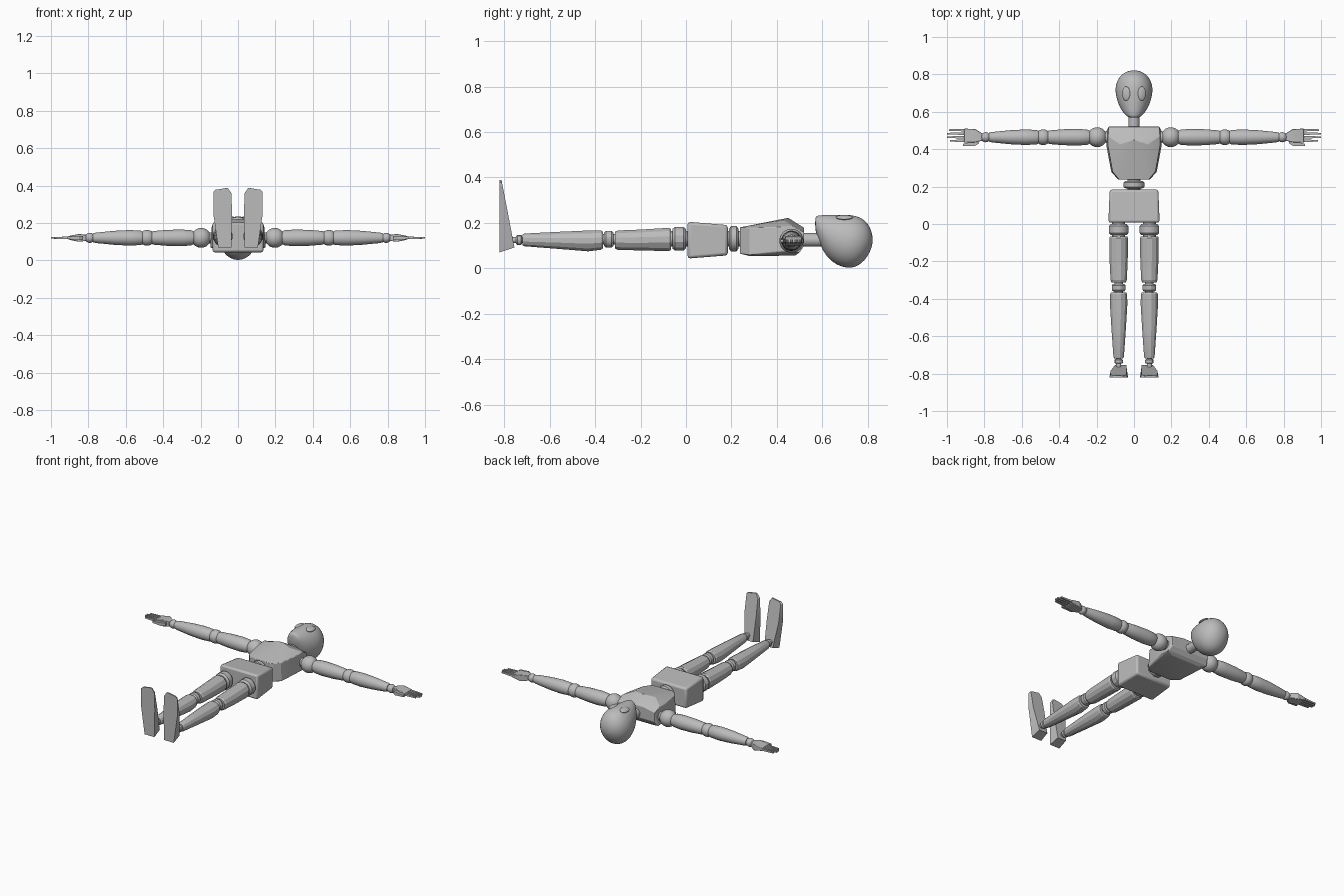
import bpy, bmesh, math
from mathutils import Vector

cube = bpy.data.objects.get("Cube")
if cube:
    bpy.data.objects.remove(cube)

grey = bpy.data.materials.new("mannequin grey")
grey.use_nodes = True
grey.diffuse_color = (0.5, 0.5, 0.5, 1)
grey.node_tree.nodes["Principled BSDF"].inputs["Base Color"].default_value = (0.5, 0.5, 0.5, 1)


def finish(name, bm, angle=30, bevel=0, subsurf=0):
    bmesh.ops.recalc_face_normals(bm, faces=bm.faces)
    mesh = bpy.data.meshes.new(name)
    bm.to_mesh(mesh)
    bm.free()
    ob = bpy.data.objects.new(name, mesh)
    bpy.context.collection.objects.link(ob)
    mesh.materials.append(grey)
    if bevel:
        mod = ob.modifiers.new("soft edges", 'BEVEL')
        mod.width, mod.segments = bevel, 2
    if subsurf:
        mod = ob.modifiers.new("smooth", 'SUBSURF')
        mod.levels = mod.render_levels = subsurf
    bpy.ops.object.select_all(action='DESELECT')
    ob.select_set(True)
    bpy.context.view_layer.objects.active = ob
    if angle:
        bpy.ops.object.shade_smooth_by_angle(angle=math.radians(angle))
    return ob


def loft(name, axis, centre, sections, sides=12, **kw):
    """Rings along x or y; each section is (position, half width, low z, high z)."""
    bm = bmesh.new()
    rings = []
    for pos, half, low, high in sections:
        ring = []
        for i in range(sides):
            a = 2 * math.pi * (i + 0.5) / sides
            across = centre + half * math.cos(a)
            z = (low + high) / 2 + (high - low) / 2 * math.sin(a)
            ring.append(bm.verts.new((across, pos, z) if axis == 'y' else (pos, across, z)))
        rings.append(ring)
    for a, b in zip(rings, rings[1:]):
        for i in range(sides):
            j = (i + 1) % sides
            bm.faces.new((a[i], a[j], b[j], b[i]))
    bm.faces.new(rings[0])
    bm.faces.new(rings[-1])
    return finish(name, bm, **kw)


def hull(name, points, mirror=False, **kw):
    bm = bmesh.new()
    pts = list(points)
    if mirror:
        pts += [(-x, y, z) for x, y, z in points if x]
    for p in pts:
        bm.verts.new(p)
    bmesh.ops.convex_hull(bm, input=bm.verts)
    bmesh.ops.dissolve_limit(bm, angle_limit=0.03, verts=bm.verts, edges=bm.edges)
    return finish(name, bm, **kw)


def ball(name, place, size, tilt=0):
    bm = bmesh.new()
    bmesh.ops.create_uvsphere(bm, u_segments=24, v_segments=14, radius=1)
    bmesh.ops.scale(bm, vec=Vector(size), verts=bm.verts)
    ob = finish(name, bm, angle=60)
    ob.location = place
    ob.rotation_euler.y = tilt
    return ob


def joint(name, centre, start, end, half, mid, sides=12):
    """A turned disc with chamfered rims, lying along y."""
    c, s = 0.2 * (end - start), 0.82 * half
    loft(name, 'y', centre, [(start, s, mid - s, mid + s), (start + c, half, mid - half, mid + half),
                             (end - c, half, mid - half, mid + half), (end, s, mid - s, mid + s)], sides)


def rod(name, axis, centre, start, end, r, mid):
    loft(name, axis, centre, [(start, r, mid - r, mid + r), (end, r, mid - r, mid + r)], 16)


# Head and neck
loft("head", 'y', 0, [
    (.568, .025, .17, .225), (.576, .04, .145, .232), (.6, .063, .075, .235), (.64, .085, .026, .237),
    (.69, .099, .003, .237), (.73, .101, -.001, .236), (.77, .09, .016, .225), (.8, .066, .052, .2),
    (.816, .038, .088, .165), (.821, .015, .11, .14)], 24, angle=80, subsurf=1)
rod("neck", 'y', 0, .50, .62, .03, .125)

# Chest with a raised front ridge, waist and pelvis
hull("chest", [
    (.135, .52, .1), (.135, .52, .162), (.05, .52, .178), (.147, .5, .07), (.14, .47, .185),
    (.148, .42, .075), (.14, .42, .182), (.122, .28, .06), (.115, .28, .178), (.085, .237, .065),
    (.08, .237, .18), (.075, .425, .213), (0, .45, .222), (.1, .48, .056), (.1, .28, .054)],
    mirror=True, angle=20, bevel=.003)
joint("waist", 0, .19, .23, .056, .13, 20)
rod("waist_pin", 'y', 0, .16, .26, .035, .13)
hull("pelvis", [(.137, .007, .043), (.137, .007, .205), (.13, .184, .057), (.13, .184, .19)],
     mirror=True, angle=30, bevel=.012)

for side, s in (("left", 1), ("right", -1)):
    # Eye
    ball(side + "_eye", (s * .042, .697, .224), (.023, .038, .009), s * .3)

    # Leg
    leg = s * .082
    joint(side + "_hip", leg, -.06, 0, .054, .13)
    rod(side + "_hip_pin", 'y', leg, -.09, .03, .035, .13)
    loft(side + "_thigh", 'y', leg, [(-.312, .04, .086, .162), (-.3, .045, .08, .168), (-.2, .05, .077, .172),
                                     (-.075, .052, .074, .18), (-.066, .047, .08, .174)], angle=20)
    joint(side + "_knee", leg, -.36, -.32, .038, .128)
    rod(side + "_knee_pin", 'y', leg, -.39, -.29, .024, .128)
    loft(side + "_shin", 'y', leg, [(-.72, .024, .1, .15), (-.71, .029, .096, .154), (-.56, .04, .084, .162),
                                    (-.43, .048, .073, .168), (-.375, .047, .08, .168),
                                    (-.366, .042, .086, .163)], angle=20)
    joint(side + "_ankle", leg, -.747, -.722, .023, .125)
    rod(side + "_ankle_pin", 'y', leg, -.78, -.7, .014, .125)

    # Foot: flat sole facing forward, thick at the heel and thin at the toes
    sole = [(.132, .365), (.12, .378), (.055, .388), (.035, .36), (.032, .25), (.035, .07),
            (.106, .07), (.132, .25)]
    foot = []
    for x, z in sole:
        top = -.755 - .057 * (max(z, .095) - .095) / .295
        inset = .08 + (x - .08) * .86
        foot += [(s * x, -.82, z), (s * inset, top, max(z, .092))]
    hull(side + "_foot", foot, angle=25)

    # Arm
    row, mid = .464, .121
    ball(side + "_shoulder", (s * .197, row, mid), (.053,) * 3)
    rod(side + "_shoulder_pin", 'x', row, s * .12, s * .2, .03, mid)
    for part, shape in (("upper_arm", [(.235, .034), (.25, .041), (.3, .045), (.38, .043), (.45, .037), (.465, .032)]),
                        ("forearm", [(.51, .034), (.52, .039), (.58, .042), (.66, .038), (.76, .028), (.775, .024)])):
        loft(side + "_" + part, 'x', row, [(s * p, r, mid - r, mid + r) for p, r in shape], 20, angle=40)
    ball(side + "_elbow", (s * .486, row, mid), (.042,) * 3)
    ball(side + "_wrist", (s * .793, row, mid), (.027,) * 3)

    # Hand with four fingers and a thumb
    palm = [(.812, y, z) for y in (.445, .485) for z in (.105, .137)]
    palm += [(.85, y, z) for y in (.437, .508) for z in (.1, .142)]
    palm += [(.908, y, z) for y in (.435, .51) for z in (.112, .13)]
    hull(side + "_palm", [(s * x, y, z) for x, y, z in palm], angle=20, bevel=.003)
    for i, tip in enumerate((.985, 1, 1, .99)):
        y = .445 + .019 * i
        hull(side + "_finger_" + str(i + 1),
             [(s * x, y + dy, mid + dz) for x, t in ((.89, .007), (tip, .0045)) for dy in (-t, t) for dz in (-t, t)],
             angle=0)
    hull(side + "_thumb", [(s * x, y, mid + dz) for x, a, b, t in
                           ((.83, .43, .45, .011), (.85, .418, .44, .011), (.915, .416, .428, .006))
                           for y in (a, b) for dz in (-t, t)], angle=0)
